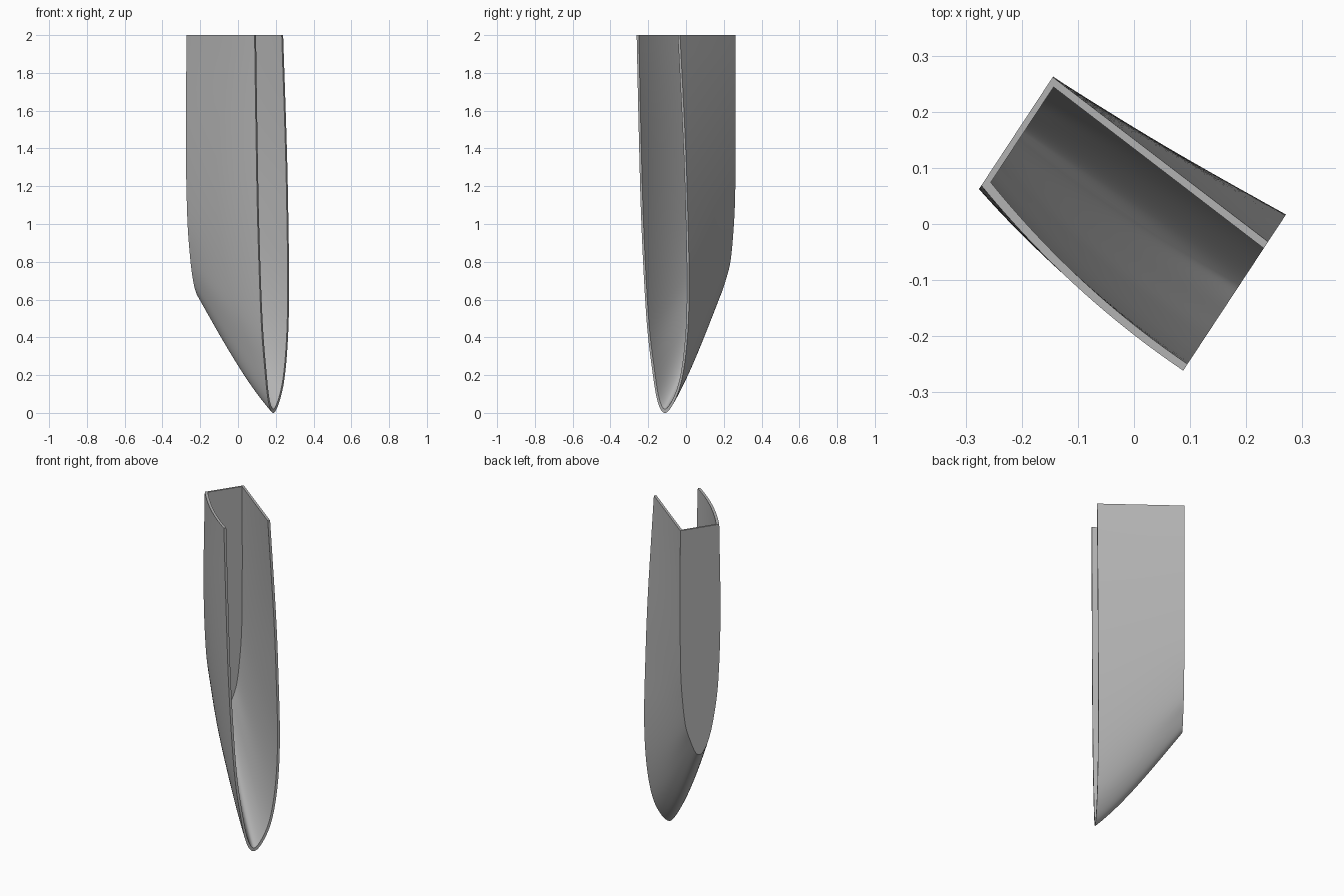
import bpy, bmesh, math
from mathutils import Vector

cube = bpy.data.objects.get("Cube")
if cube:
    bpy.data.objects.remove(cube, do_unlink=True)

# Local frame: U points out of the open side, V runs across it
U = Vector((0.835, -0.55, 0))
V = Vector((0.55, 0.835, 0))
OPEN_U, BACK_U, BACK_INNER_U = 0.217, -0.265, -0.254
TOP, SECTIONS, STEPS = 2.0, 24, 6

# U-shaped outlines (across, height) of the open rim and of the back plate
OPEN = [(-.17, 2), (-.157, 1.5), (-.14, 1), (-.108, .5), (-.07, .22), (-.037, .06),
        (.006, 0), (.06, .045), (.115, .17), (.15, .38), (.163, .65), (.156, 1),
        (.141, 1.4), (.105, 2)]
BACK = [(-.0925, 2), (-.1, 1.45), (-.087, 1.05), (-.06, .83), (-.03, .7), (0, .635),
        (.025, .615), (.05, .635), (.08, .71), (.107, .8), (.125, .95), (.137, 1.15),
        (.14, 1.5), (.139, 2)]


def smooth_path(points):
    """Catmull-Rom curve through the points."""
    p = [Vector(q) for q in points]
    p = [2 * p[0] - p[1]] + p + [2 * p[-1] - p[-2]]
    out = []
    for a, b, c, d in zip(p, p[1:], p[2:], p[3:]):
        for k in range(STEPS):
            t = k / STEPS
            out.append(b + (c - a) * t / 2 + (2 * a - 5 * b + 4 * c - d) * t * t / 2
                       + (3 * b - a - 3 * c + d) * t ** 3 / 2)
    return out + [p[-2]]


def section(t):
    """Outer outline at t, from the open rim (0) to the back plate (1)."""
    bow = 4 * t * (1 - t)
    out = []
    for i, (a, b) in enumerate(zip(open_path, back_path)):
        q = a.lerp(b, t)
        side = max(0, 1 - 2 * i / (len(open_path) - 1))
        q.x -= 0.018 * bow * min(1, side * 2)
        q.y -= 0.042 * bow * max(0, 1 - q.y)
        out.append(q)
    return out


def inset(path):
    """Inner outline, moved inward by the wall thickness."""
    out = []
    for i, q in enumerate(path):
        d = (path[min(i + 1, len(path) - 1)] - path[max(i - 1, 0)]).normalized()
        out.append(Vector((q.x - d.y * 0.014, q.y + d.x * 0.02)))
    out[0].y = out[-1].y = TOP
    return out


open_path, back_path = smooth_path(OPEN), smooth_path(BACK)
bm = bmesh.new()


def add_row(u, path):
    return [bm.verts.new(U * u + V * q.x + Vector((0, 0, q.y))) for q in path]


outer, inner = [], []
for s in range(SECTIONS + 1):
    t = s / SECTIONS
    path = section(t)
    outer.append(add_row(OPEN_U + (BACK_U - OPEN_U) * t, path))
    inner.append(add_row(OPEN_U + (BACK_INNER_U - OPEN_U) * t, inset(path)))


def strip(a, b):
    for i in range(len(a) - 1):
        bm.faces.new((a[i], a[i + 1], b[i + 1], b[i]))


# Outer and inner skins
for skin in (outer, inner):
    for a, b in zip(skin, skin[1:]):
        strip(a, b)

# Open rim, the two top rims and the back plate
strip(outer[0], inner[0])
for end in (0, -1):
    strip([r[end] for r in outer], [r[end] for r in inner])
bm.faces.new(outer[-1])
bm.faces.new(inner[-1])
bm.faces.new((outer[-1][0], outer[-1][-1], inner[-1][-1], inner[-1][0]))
bmesh.ops.recalc_face_normals(bm, faces=bm.faces)

mesh = bpy.data.meshes.new("trough_shell")
bm.to_mesh(mesh)
bm.free()
shell = bpy.data.objects.new("trough_shell", mesh)
bpy.context.collection.objects.link(shell)

grey = bpy.data.materials.new("plain_grey")
grey.use_nodes = True
colour = (0.45, 0.45, 0.45, 1)
grey.diffuse_color = colour
grey.node_tree.nodes["Principled BSDF"].inputs["Base Color"].default_value = colour
mesh.materials.append(grey)

bpy.ops.object.select_all(action="DESELECT")
shell.select_set(True)
bpy.context.view_layer.objects.active = shell
bpy.ops.object.shade_smooth_by_angle(angle=math.radians(30))
